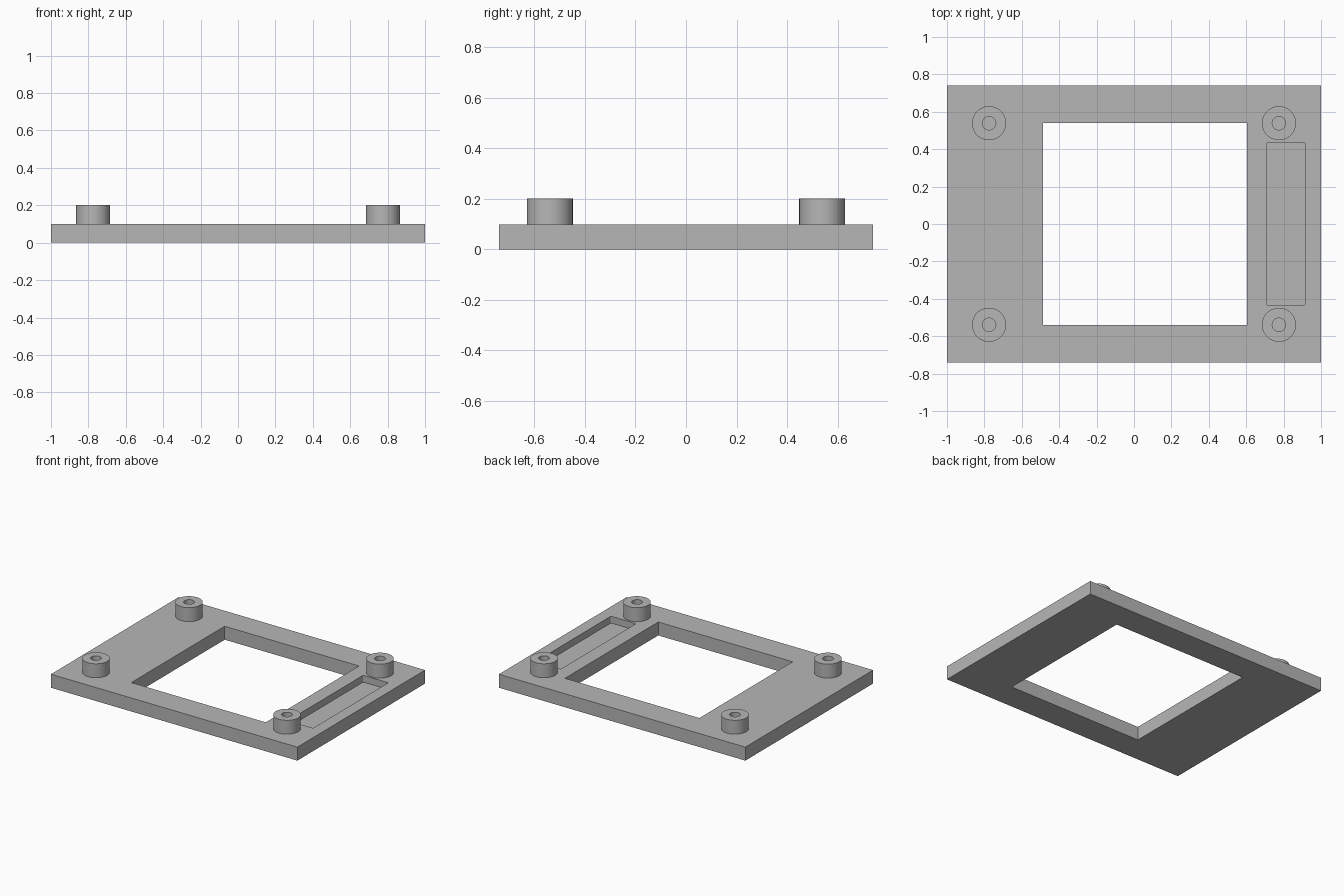
import bpy
import bmesh
import math

cube = bpy.data.objects.get("Cube")
if cube:
    bpy.data.objects.remove(cube, do_unlink=True)

PLATE_TOP, BOSS_TOP = 0.099, 0.201

grey = bpy.data.materials.new("plain grey")
grey.use_nodes = True
grey.diffuse_color = (0.47, 0.47, 0.47, 1)
grey.node_tree.nodes["Principled BSDF"].inputs["Base Color"].default_value = grey.diffuse_color


def make_object(name, bm):
    mesh = bpy.data.meshes.new(name)
    bm.to_mesh(mesh)
    bm.free()
    mesh.materials.append(grey)
    obj = bpy.data.objects.new(name, mesh)
    bpy.context.collection.objects.link(obj)
    return obj


def make_box(name, low, high, corner=0):
    """Box between two corners, with optionally rounded upright edges."""
    bm = bmesh.new()
    bmesh.ops.create_cube(bm, size=1)
    for v in bm.verts:
        v.co = [a + (c + 0.5) * (b - a) for a, b, c in zip(low, high, v.co)]
    if corner:
        upright = [e for e in bm.edges
                   if abs(e.verts[0].co.z - e.verts[1].co.z) > 0.001]
        bmesh.ops.bevel(bm, geom=upright, offset=corner, segments=4,
                        profile=0.5, affect='EDGES')
    return make_object(name, bm)


def cut(target, cutter):
    """Subtract the cutter from the target and remove it."""
    cutter.hide_render = True
    bpy.context.view_layer.objects.active = target
    mod = target.modifiers.new("cut", 'BOOLEAN')
    mod.operation = 'DIFFERENCE'
    mod.solver = 'EXACT'
    mod.object = cutter
    bpy.ops.object.modifier_apply(modifier=mod.name)
    bpy.data.objects.remove(cutter, do_unlink=True)


# Base plate with a through window and a shallow pocket
plate = make_box("base_plate", (-1, -0.74, 0), (1, 0.74, PLATE_TOP))
cut(plate, make_box("window_cutter", (-0.487, -0.541, -0.1), (0.604, 0.541, 0.3)))
cut(plate, make_box("pocket_cutter", (0.71, -0.435, 0.049), (0.914, 0.437, 0.3), 0.009))


def make_boss(name, x, y):
    """Hollow standoff: a tube profile spun around its axis."""
    bm = bmesh.new()
    profile = [(0.036, PLATE_TOP), (0.036, BOSS_TOP), (0.091, BOSS_TOP), (0.091, PLATE_TOP)]
    verts = [bm.verts.new((r, 0, z)) for r, z in profile]
    edges = [bm.edges.new(pair) for pair in zip(verts, verts[1:])]
    bmesh.ops.spin(bm, geom=verts + edges, cent=(0, 0, 0), axis=(0, 0, 1),
                   angle=math.tau, steps=48)
    bmesh.ops.remove_doubles(bm, verts=bm.verts, dist=0.0005)
    bmesh.ops.recalc_face_normals(bm, faces=bm.faces)
    # The rim must face up
    if any(f.normal.z < -0.5 for f in bm.faces):
        bmesh.ops.reverse_faces(bm, faces=bm.faces)
    boss = make_object(name, bm)
    boss.location = (x, y, 0)
    bpy.ops.object.select_all(action='DESELECT')
    boss.select_set(True)
    bpy.context.view_layer.objects.active = boss
    bpy.ops.object.shade_smooth_by_angle(angle=math.radians(30))


# Four mounting bosses
for end, y in (("front", -0.539), ("back", 0.539)):
    for side, x in (("right", -0.775), ("left", 0.775)):
        make_boss(f"{end}_{side}_boss", x, y)
